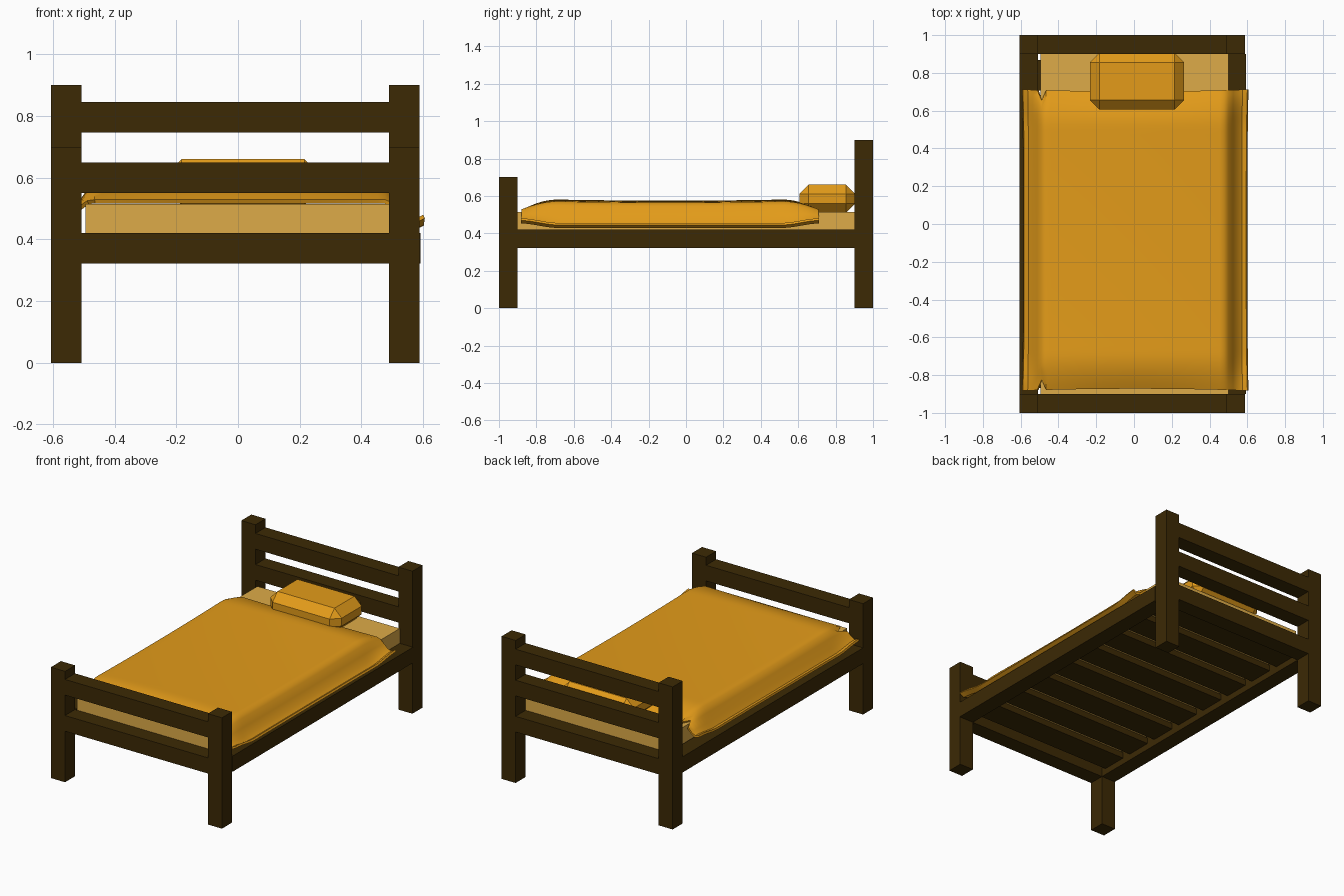
import bpy
import bmesh
import math

cube = bpy.data.objects.get("Cube")
if cube:
    bpy.data.objects.remove(cube, do_unlink=True)


def make_material(name, colour):
    mat = bpy.data.materials.new(name)
    mat.use_nodes = True
    mat.diffuse_color = (*colour, 1)
    mat.node_tree.nodes["Principled BSDF"].inputs["Base Color"].default_value = (*colour, 1)
    return mat


wood = make_material("dark wood", (0.045, 0.0225, 0.0015))
orange = make_material("orange cloth", (0.77, 0.33, 0.01))
tan = make_material("tan mattress", (0.73, 0.41, 0.065))


def finish(name, bm, mat):
    mesh = bpy.data.meshes.new(name)
    bm.to_mesh(mesh)
    bm.free()
    mesh.materials.append(mat)
    obj = bpy.data.objects.new(name, mesh)
    bpy.context.collection.objects.link(obj)
    return obj


def box(name, x, y, z, mat, chamfer=0):
    """Box spanning the given (low, high) ranges, optionally chamfered."""
    bm = bmesh.new()
    bmesh.ops.create_cube(bm, size=1)
    for v in bm.verts:
        for i, (low, high) in enumerate((x, y, z)):
            v.co[i] = high if v.co[i] > 0 else low
    if chamfer:
        bmesh.ops.bevel(bm, geom=bm.edges[:], offset=chamfer, segments=1, affect='EDGES')
    return finish(name, bm, mat)


# Posts and cross rails of the two ends
RIGHT, LEFT = (-0.607, -0.508), (0.49, 0.588)
INNER = (-0.508, 0.49)
ends = (("foot", (-1, -0.9), 0.7, (0.322, 0.55)),
        ("head", (0.9, 1), 0.9, (0.322, 0.55, 0.746)))
for end, depth, height, rails in ends:
    box(end + "_post_right", RIGHT, depth, (0, height), wood)
    box(end + "_post_left", LEFT, depth, (0, height), wood)
    for n, z in enumerate(rails):
        box(f"{end}_rail_{n + 1}", INNER, depth, (z, z + 0.099), wood)

# Side rails and slats
box("side_rail_right", RIGHT, (-0.9, 0.9), (0.322, 0.421), wood)
box("side_rail_left", (0.49, 0.592), (-0.9, 0.9), (0.322, 0.421), wood)
SLATS = 8
pitch = 1.8 / SLATS
for n in range(SLATS):
    y = -0.9 + pitch * (n + 0.5)
    box(f"slat_{n + 1}", INNER, (y - 0.082, y + 0.082), (0.362, 0.4), wood)

# Mattress and pillow
box("mattress", (-0.495, 0.5), (-0.9, 0.9), (0.4, 0.515), tan)
box("pillow", (-0.233, 0.265), (0.606, 0.905), (0.51, 0.66), orange, chamfer=0.05)


def smooth(t):
    t = min(max(t, 0), 1)
    return t * t * (3 - 2 * t)


# Blanket: a grid draped over the mattress, with side flaps resting on the rails
def drape(u, v):
    x = 0.588 * u + 0.006
    y = -0.085 + 0.797 * v
    puff = math.sin(math.pi / 2 * min((1 - abs(v)) / 0.25, 1))
    crown = 0.529 + puff * (0.056 - 0.01 * (1 - v * v) - 0.016 * u * u)
    side = smooth((abs(x) - 0.475) / 0.1)
    hem = 0.436 + 0.024 * smooth((abs(v) - 0.75) / 0.25) + 0.02 * smooth((abs(u) - 0.94) / 0.06)
    z = crown + (hem - crown) * side
    # Slightly bowed ends, and sides that flare at the corners
    y -= 0.01 * v ** 9 * (1 - u * u)
    x += 0.006 * v ** 4 * u ** 9
    # Creases at the corners where the cloth folds over the edge
    if abs(x + 0.49) < 0.012:
        y -= math.copysign(0.055 * smooth((abs(v) - 0.8) / 0.2), v)
    return x, y, z


bm = bmesh.new()
bmesh.ops.create_grid(bm, x_segments=50, y_segments=60, size=1)
for vert in bm.verts:
    vert.co = drape(vert.co.x, vert.co.y)
blanket = finish("blanket", bm, orange)
thick = blanket.modifiers.new("thickness", 'SOLIDIFY')
thick.thickness = 0.013
thick.offset = -1
bpy.ops.object.select_all(action='DESELECT')
blanket.select_set(True)
bpy.context.view_layer.objects.active = blanket
bpy.ops.object.modifier_apply(modifier=thick.name)
bpy.ops.object.shade_smooth_by_angle(angle=math.radians(40))
